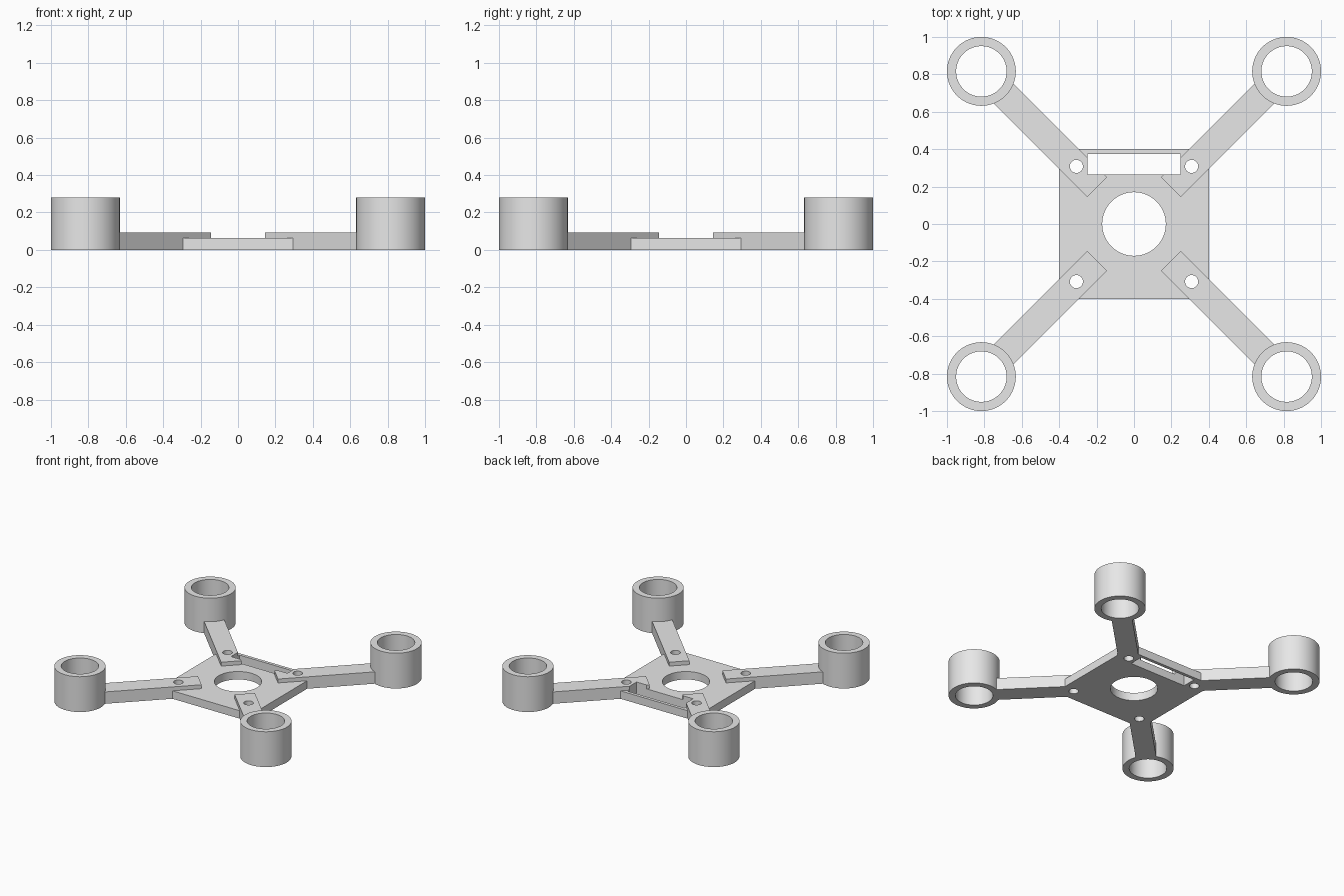
import bpy
import math

old = bpy.data.objects.get("Cube")
if old:
    bpy.data.objects.remove(old, do_unlink=True)

# Single grey plastic
grey = bpy.data.materials.new("light_grey_plastic")
grey.use_nodes = True
grey.diffuse_color = (0.8, 0.8, 0.8, 1)
grey.node_tree.nodes["Principled BSDF"].inputs["Base Color"].default_value = (0.8, 0.8, 0.8, 1)


def box(name, centre, size, turn=0):
    bpy.ops.mesh.primitive_cube_add(size=1, location=centre)
    ob = bpy.context.object
    ob.name = name
    ob.scale = size
    bpy.ops.object.transform_apply(location=False, rotation=False, scale=True)
    ob.rotation_euler.z = turn
    return ob


def cylinder(name, x, y, radius, bottom, top, sides=96):
    bpy.ops.mesh.primitive_cylinder_add(vertices=sides, radius=radius, depth=top - bottom,
                                        location=(x, y, (bottom + top) / 2))
    ob = bpy.context.object
    ob.name = name
    return ob


def finish(ob, cutters):
    """Cut the openings, remove the cutters, then colour and shade the part."""
    bpy.ops.object.select_all(action='DESELECT')
    ob.select_set(True)
    bpy.context.view_layer.objects.active = ob
    for cutter in cutters:
        mod = ob.modifiers.new("opening", 'BOOLEAN')
        mod.operation = 'DIFFERENCE'
        mod.solver = 'EXACT'
        mod.object = cutter
        bpy.ops.object.modifier_apply(modifier=mod.name)
    for cutter in cutters:
        bpy.data.objects.remove(cutter, do_unlink=True)
    ob.data.materials.clear()
    ob.data.materials.append(grey)
    bpy.ops.object.shade_smooth_by_angle(angle=math.radians(30))


PLATE_H, ARM_H, RING_H = 0.063, 0.094, 0.28
RING_AT, RING_R, BORE_R = 0.816, 0.184, 0.135
SCREW_AT, SCREW_R = 0.308, 0.035
ARM_START, ARM_END, ARM_W = 0.279, 1.002, 0.148
corners = {"front_left": (1, -1), "front_right": (-1, -1),
           "back_left": (1, 1), "back_right": (-1, 1)}


def slot_cutter():
    return box("slot_cutter", (0, 0.32, 0.05), (0.496, 0.11, 0.4))


def screw_cutter(sx, sy):
    return cylinder("screw_cutter", sx * SCREW_AT, sy * SCREW_AT, SCREW_R, -0.1, 0.2, 48)


# Centre plate with round opening, strap slot and screw holes
plate = box("centre_plate", (0, 0, PLATE_H / 2), (0.8, 0.8, PLATE_H))
finish(plate, [cylinder("centre_cutter", 0, 0, 0.17, -0.1, 0.2), slot_cutter()]
       + [screw_cutter(*c) for c in corners.values()])

# Diagonal arms and motor rings
for side, (sx, sy) in corners.items():
    mid = (ARM_START + ARM_END) / 2 / math.sqrt(2)
    arm = box(side + "_arm", (sx * mid, sy * mid, ARM_H / 2),
              (ARM_END - ARM_START, ARM_W, ARM_H), math.atan2(sy, sx))
    cuts = [screw_cutter(sx, sy)]
    if sy > 0:
        cuts.append(slot_cutter())
    finish(arm, cuts)

    x, y = sx * RING_AT, sy * RING_AT
    ring = cylinder(side + "_motor_ring", x, y, RING_R, 0, RING_H)
    finish(ring, [cylinder("bore_cutter", x, y, BORE_R, -0.1, RING_H + 0.1)])
